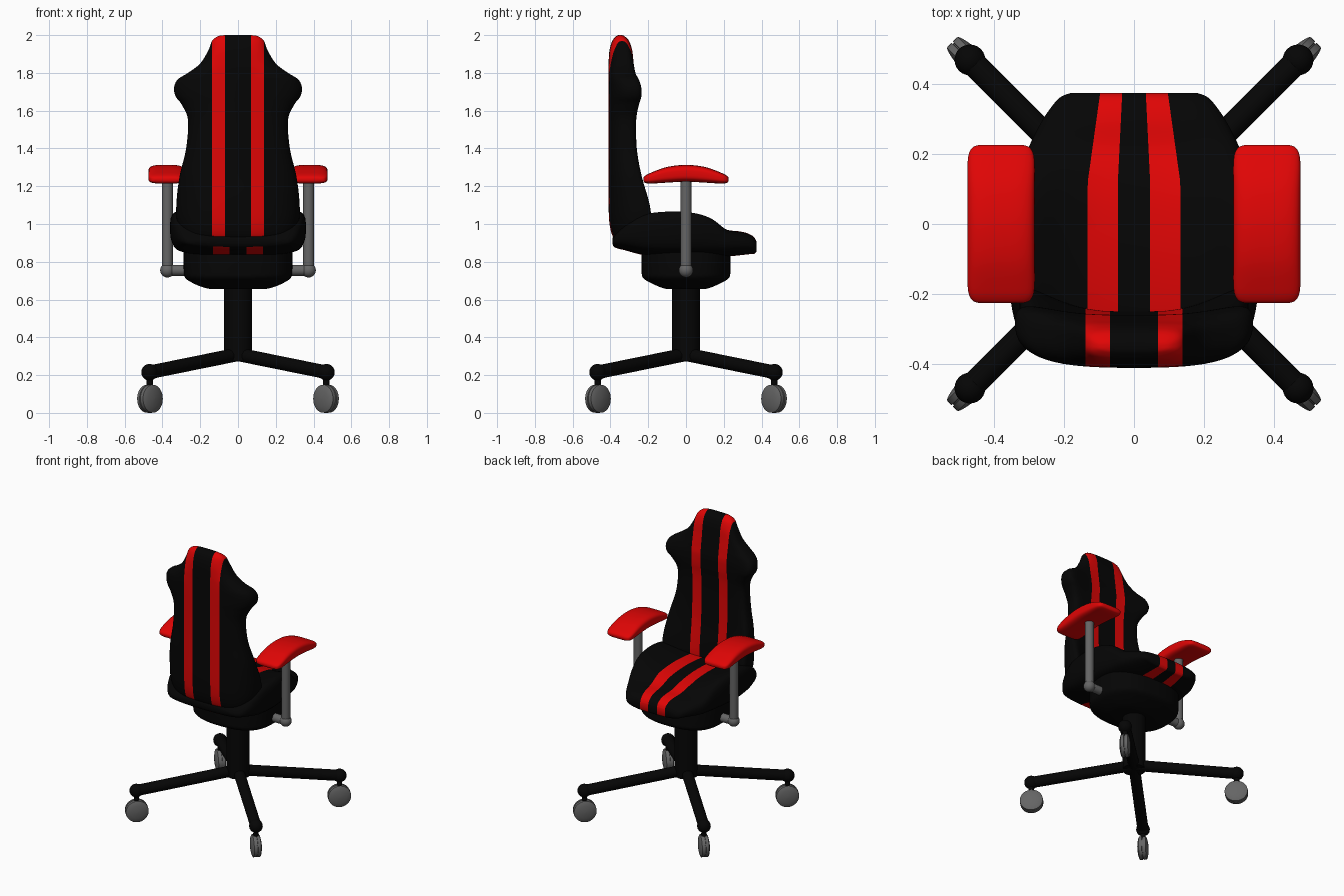
import bpy, bmesh, math
from mathutils import Vector, Matrix

if "Cube" in bpy.data.objects:
    bpy.data.objects.remove(bpy.data.objects["Cube"])


def material(name, rgb):
    m = bpy.data.materials.new(name)
    m.diffuse_color = (*rgb, 1)
    m.use_nodes = True
    m.node_tree.nodes["Principled BSDF"].inputs["Base Color"].default_value = m.diffuse_color
    return m


BLACK = material("black", (0.0016, 0.0016, 0.0016))
RED = material("red", (0.75, 0.0016, 0.0016))
GREY = material("grey", (0.13, 0.13, 0.13))


def finish(bm, name, mats, angle=40):
    bmesh.ops.recalc_face_normals(bm, faces=bm.faces[:])
    me = bpy.data.meshes.new(name)
    bm.to_mesh(me)
    bm.free()
    for m in mats:
        me.materials.append(m)
    ob = bpy.data.objects.new(name, me)
    bpy.context.collection.objects.link(ob)
    bpy.ops.object.select_all(action='DESELECT')
    ob.select_set(True)
    bpy.context.view_layer.objects.active = ob
    bpy.ops.object.shade_smooth_by_angle(angle=math.radians(angle))
    return ob


def smooth_keys(keys, sub=5):
    # Catmull-Rom through the section keys
    out = []
    for i in range(len(keys) - 1):
        a, b = keys[max(i - 1, 0)], keys[i]
        c, d = keys[i + 1], keys[min(i + 2, len(keys) - 1)]
        for k in range(sub):
            t = k / sub
            out.append([0.5 * (2 * q + (r - p) * t + (2 * p - 5 * q + 4 * r - s) * t * t
                               + (3 * q - p - 3 * r + s) * t ** 3)
                        for p, q, r, s in zip(a, b, c, d)])
    return out + [list(keys[-1])]


def loft(keys, axis, power, bow_mix=(0.5, 0.5), xoff=0, sub=5, n=56):
    # keys: position, half width, low side, high side, bow of the sides
    bm = bmesh.new()
    rings = []
    for pos, w, lo, hi, bow in smooth_keys(keys, sub):
        ring = []
        for i in range(n):
            a = 2 * math.pi * (i + 0.5) / n
            u = math.copysign(abs(math.cos(a)) ** (2 / power), math.cos(a))
            s = math.copysign(abs(math.sin(a)) ** (2 / power), math.sin(a))
            v = (lo + hi) / 2 + (hi - lo) / 2 * s
            v += bow * abs(u) ** 3 * max(0, bow_mix[0] + bow_mix[1] * s)
            x = xoff + w * u
            ring.append(bm.verts.new((x, pos, v) if axis == 'y' else (x, v, pos)))
        rings.append(ring)
    for r0, r1 in zip(rings, rings[1:]):
        for i in range(n):
            j = (i + 1) % n
            bm.faces.new((r0[i], r0[j], r1[j], r1[i]))
    bm.faces.new(rings[0])
    bm.faces.new(rings[-1])
    return bm


def stripes(bm, inner, outer, allowed, taper=lambda y: 1):
    # cut two mirrored stripes and colour the faces between the cuts
    for v in bm.verts:
        v.co.x /= taper(v.co.y)
    for x in (-outer, -inner, inner, outer):
        bmesh.ops.bisect_plane(bm, geom=bm.verts[:] + bm.edges[:] + bm.faces[:],
                               plane_co=(x, 0, 0), plane_no=(1, 0, 0), dist=1e-5)
    for f in bm.faces:
        c = f.calc_center_median()
        f.material_index = int(inner < abs(c.x) < outer and allowed(c))
    for v in bm.verts:
        v.co.x *= taper(v.co.y)


def tube(name, p, q, r, mat):
    p, q = Vector(p), Vector(q)
    d = q - p
    bm = bmesh.new()
    m = Matrix.Translation((p + q) / 2) @ d.to_track_quat('Z', 'Y').to_matrix().to_4x4()
    bmesh.ops.create_cone(bm, cap_ends=True, segments=32, radius1=r, radius2=r,
                          depth=d.length, matrix=m)
    return finish(bm, name, [mat])


def ball(name, p, r, mat):
    bm = bmesh.new()
    bmesh.ops.create_uvsphere(bm, u_segments=24, v_segments=16, radius=r,
                              matrix=Matrix.Translation(p))
    return finish(bm, name, [mat])


# Backrest with head bolsters, sections going up
bm = loft([(0.92, 0.20, -0.365, -0.28, 0.06), (0.935, 0.28, -0.388, -0.26, 0.10),
           (1.0, 0.32, -0.405, -0.25, 0.15), (1.1, 0.327, -0.41, -0.255, 0.15),
           (1.25, 0.31, -0.41, -0.268, 0.10), (1.4, 0.275, -0.41, -0.272, 0.06),
           (1.55, 0.265, -0.41, -0.27, 0.05), (1.63, 0.297, -0.41, -0.262, 0.065),
           (1.675, 0.33, -0.41, -0.26, 0.085), (1.72, 0.339, -0.41, -0.26, 0.085),
           (1.765, 0.32, -0.41, -0.266, 0.07), (1.80, 0.265, -0.41, -0.27, 0.04),
           (1.85, 0.2, -0.41, -0.277, 0.03), (1.92, 0.157, -0.405, -0.285, 0.02),
           (1.97, 0.137, -0.39, -0.302, 0.01), (1.994, 0.105, -0.37, -0.325, 0),
           (2.0, 0.07, -0.358, -0.338, 0)], 'z', 2.8, bow_mix=(0.6, 0.4))
stripes(bm, 0.069, 0.138, lambda c: True)
finish(bm, "backrest", [BLACK, RED], 60)

# Seat cushion with side bolsters and a front roll, sections going forward
bm = loft([(-0.39, 0.22, 0.895, 0.925, 0), (-0.375, 0.28, 0.875, 0.945, 0.01),
           (-0.32, 0.325, 0.86, 0.98, 0.07), (-0.22, 0.352, 0.835, 1.0, 0.16),
           (-0.08, 0.36, 0.825, 1.01, 0.18), (0.05, 0.345, 0.825, 1.005, 0.17),
           (0.14, 0.325, 0.825, 0.99, 0.13), (0.22, 0.3, 0.828, 0.968, 0.04),
           (0.29, 0.265, 0.835, 0.96, 0.01), (0.335, 0.235, 0.84, 0.947, 0),
           (0.362, 0.21, 0.842, 0.928, 0), (0.374, 0.18, 0.855, 0.905, 0)],
          'y', 2.6, bow_mix=(0.35, 0.65))
stripes(bm, 0.046, 0.132, lambda c: c.y > -0.33 or c.z < 0.88,
        lambda y: 1 - 0.27 * min(max((y - 0.12) / 0.255, 0), 1))
finish(bm, "seat", [BLACK, RED], 60)

# Housing under the seat
bm = loft([(0.655, 0.14, -0.10, 0.10, 0), (0.663, 0.18, -0.13, 0.13, 0),
           (0.685, 0.235, -0.18, 0.18, 0), (0.715, 0.28, -0.228, 0.228, 0),
           (0.76, 0.288, -0.235, 0.235, 0), (0.88, 0.288, -0.235, 0.235, 0)], 'z', 2.5)
finish(bm, "seat_housing", [BLACK], 50)

# Centre column
tube("column", (0, 0, 0.275), (0, 0, 0.68), 0.075, BLACK)

# Armrests
half = [(0.226, 0.06, 1.228, 1.243, 0), (0.217, 0.083, 1.218, 1.255, 0),
        (0.185, 0.095, 1.214, 1.272, 0), (0.1, 0.096, 1.219, 1.302, 0)]
pad = [(-k[0], *k[1:]) for k in half] + [(0, 0.096, 1.224, 1.313, 0)] + half[::-1]
for side, sx in (("left", -1), ("right", 1)):
    finish(loft(pad, 'y', 3.6, xoff=sx * 0.379, n=40), side + "_arm_pad", [RED], 60)
    tube(side + "_arm_post", (sx * 0.374, 0, 0.755), (sx * 0.374, 0, 1.25), 0.029, GREY)
    tube(side + "_arm_bar", (sx * 0.25, 0, 0.755), (sx * 0.374, 0, 0.755), 0.029, GREY)
    ball(side + "_arm_joint", (sx * 0.374, 0, 0.755), 0.038, GREY)

# Four legs with casters: half profile of the wheel as (axial, radius)
wheel = [(-0.036, 0.001), (-0.035, 0.02), (-0.032, 0.043), (-0.027, 0.064), (-0.022, 0.074),
         (-0.003, 0.075), (-0.002, 0.07)]
wheel += [(-a, r) for a, r in wheel[::-1]]
for i in range(4):
    ang = math.pi / 4 + i * math.pi / 2
    d = Vector((math.cos(ang), math.sin(ang), 0))
    side = Vector((-d.y, d.x, 0))
    end = d * 0.662 + Vector((0, 0, 0.215))
    tube(f"leg_{i + 1}", (0, 0, 0.31), end, 0.036, BLACK)
    ball(f"leg_end_{i + 1}", end, 0.044, BLACK)
    hub = d * 0.659 + Vector((0, 0, 0.075))
    tube(f"caster_stem_{i + 1}", hub, end, 0.017, BLACK)
    bm = bmesh.new()
    n = 36
    rings = [[bm.verts.new(hub + side * a + d * (r * math.cos(t)) + Vector((0, 0, r * math.sin(t))))
              for t in (2 * math.pi * k / n for k in range(n))] for a, r in wheel]
    for r0, r1 in zip(rings, rings[1:]):
        for k in range(n):
            bm.faces.new((r0[k], r0[(k + 1) % n], r1[(k + 1) % n], r1[k]))
    bm.faces.new(rings[0])
    bm.faces.new(rings[-1])
    finish(bm, f"caster_wheel_{i + 1}", [GREY])
